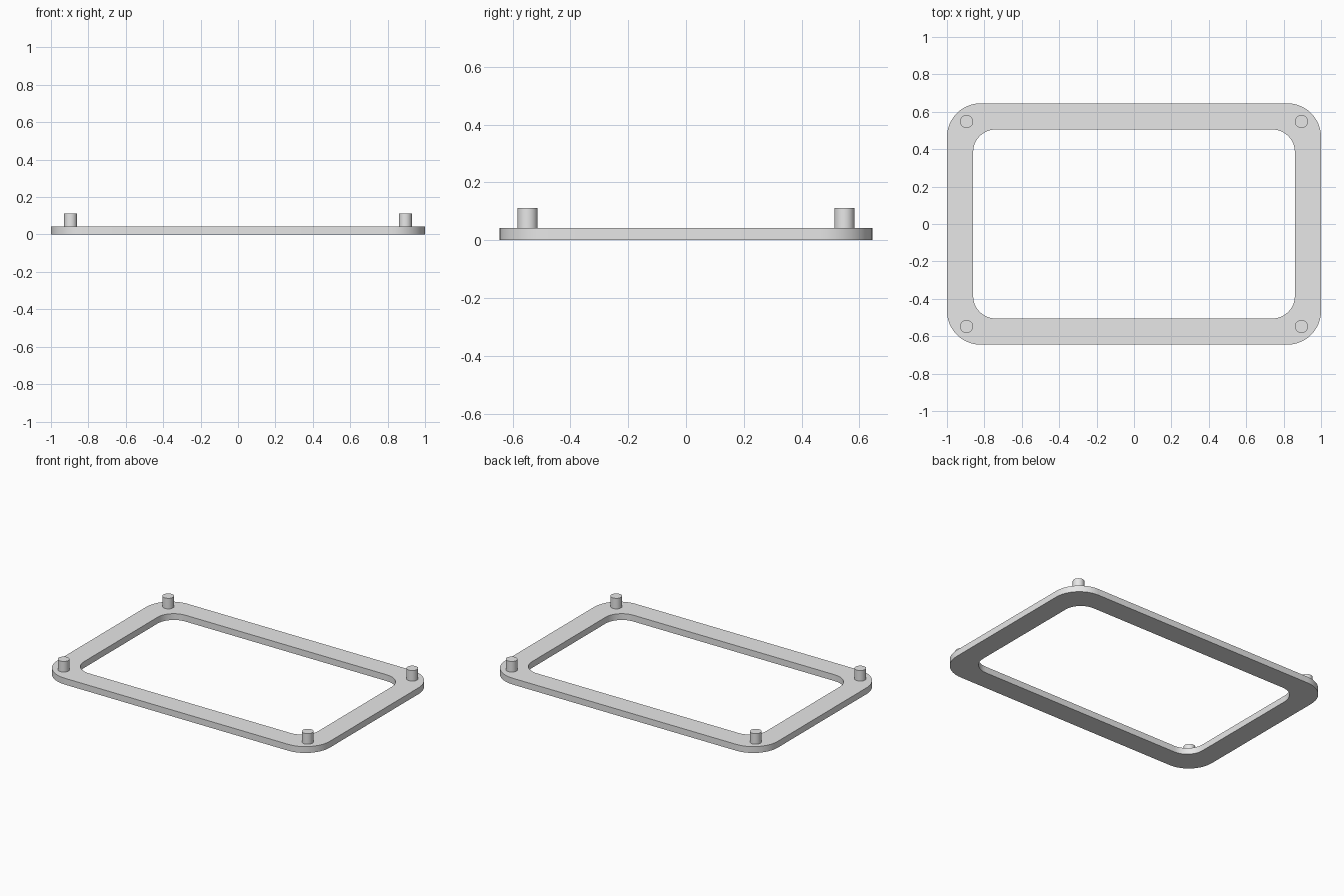
import bpy
import bmesh
from math import cos, sin, pi, radians

cube = bpy.data.objects.get("Cube")
if cube:
    bpy.data.objects.remove(cube, do_unlink=True)

PLATE_TOP = 0.042
PEG_TOP = 0.112
PEG_RADIUS = 0.035

grey = bpy.data.materials.new("plain_grey")
grey.use_nodes = True
colour = (0.8, 0.8, 0.8, 1.0)
grey.diffuse_color = colour
grey.node_tree.nodes["Principled BSDF"].inputs["Base Color"].default_value = colour


def finish(obj):
    """Assign the colour and smooth the curved sides only."""
    obj.data.materials.append(grey)
    bpy.ops.object.select_all(action="DESELECT")
    obj.select_set(True)
    bpy.context.view_layer.objects.active = obj
    bpy.ops.object.shade_smooth_by_angle(angle=radians(30))


def rounded_rectangle(half_x, half_y, radius, steps=12):
    """Outline points, counter-clockwise from the +x side."""
    points = []
    for corner, (sx, sy) in enumerate([(1, 1), (-1, 1), (-1, -1), (1, -1)]):
        for i in range(steps + 1):
            a = (corner + i / steps) * pi / 2
            points.append((sx * (half_x - radius) + radius * cos(a),
                           sy * (half_y - radius) + radius * sin(a)))
    return points


# Frame plate with a rounded opening
outer = rounded_rectangle(1.0, 0.645, 0.18)
inner = rounded_rectangle(0.86, 0.505, 0.12)
bm = bmesh.new()
rings = [[bm.verts.new((x, y, z)) for x, y in outline]
         for outline, z in ((outer, 0), (outer, PLATE_TOP), (inner, PLATE_TOP), (inner, 0))]
count = len(outer)
for k, ring in enumerate(rings):
    following = rings[(k + 1) % len(rings)]
    for i in range(count):
        j = (i + 1) % count
        bm.faces.new((ring[i], ring[j], following[j], following[i]))
bmesh.ops.recalc_face_normals(bm, faces=bm.faces)
mesh = bpy.data.meshes.new("frame_plate")
bm.to_mesh(mesh)
bm.free()
frame = bpy.data.objects.new("frame_plate", mesh)
bpy.context.collection.objects.link(frame)
finish(frame)

# Locating pegs at the four corners
for side, sx in (("left", 1), ("right", -1)):
    for end, sy in (("front", -1), ("back", 1)):
        base = PLATE_TOP - 0.01
        bpy.ops.mesh.primitive_cylinder_add(
            vertices=32, radius=PEG_RADIUS, depth=PEG_TOP - base,
            location=(sx * 0.895, sy * 0.548, (PEG_TOP + base) / 2))
        peg = bpy.context.object
        peg.name = f"{end}_{side}_peg"
        finish(peg)
